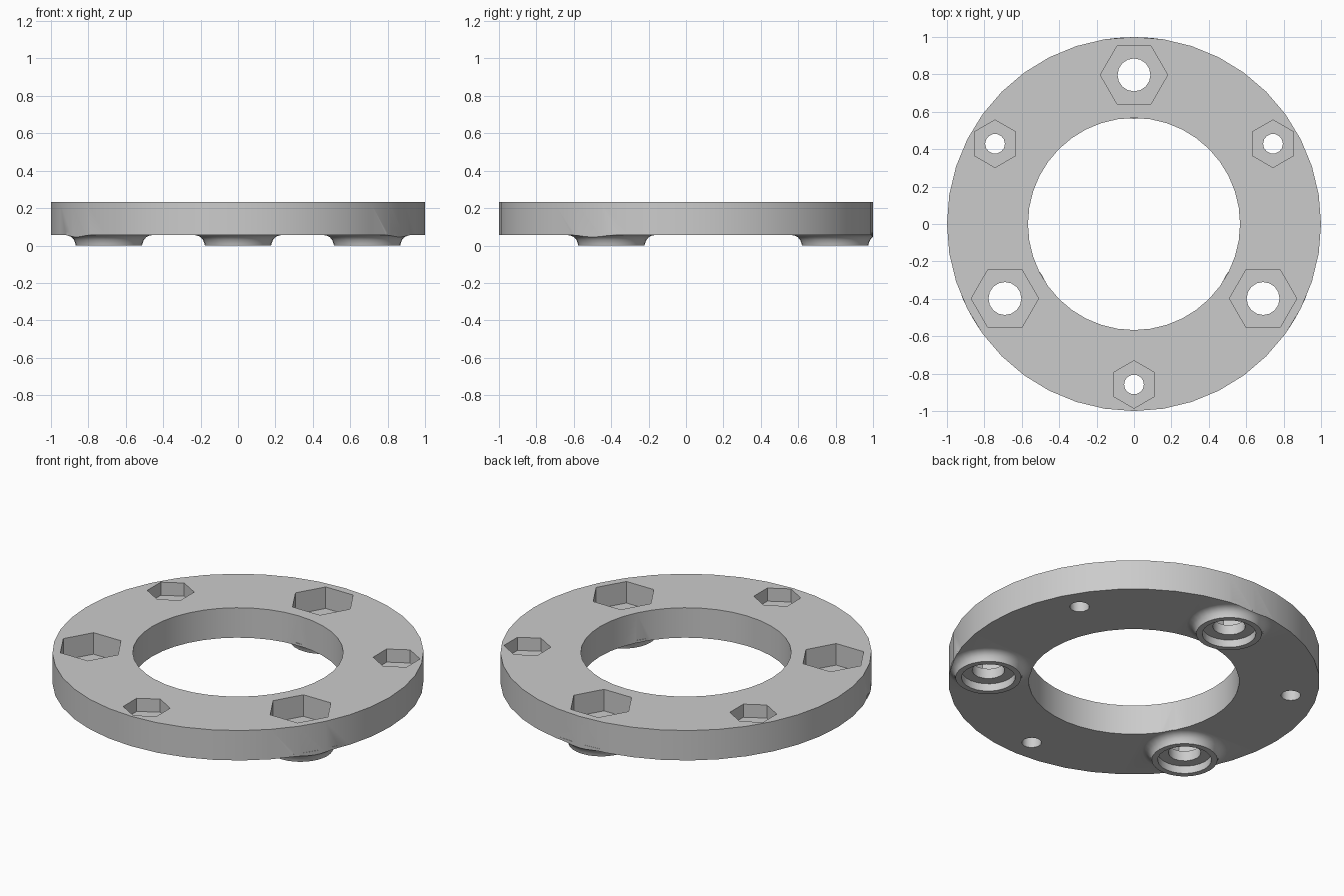
import bpy, math
from math import cos, sin, pi, radians

cube = bpy.data.objects.get("Cube")
if cube:
    bpy.data.objects.remove(cube, do_unlink=True)

grey = bpy.data.materials.new("plain grey")
grey.use_nodes = True
grey.diffuse_color = (0.6, 0.6, 0.6, 1)
grey.node_tree.nodes["Principled BSDF"].inputs["Base Color"].default_value = (0.6, 0.6, 0.6, 1)

BOTTOM, TOP = 0.055, 0.233


def lathe(name, profile, sides, x=0, y=0, turn=0, closed=False):
    """Revolve a (radius, z) profile; an open profile is capped at both ends."""
    verts = [(x + r * cos(turn + 2 * pi * i / sides), y + r * sin(turn + 2 * pi * i / sides), z)
             for r, z in profile for i in range(sides)]
    n = len(profile)
    faces = []
    for k in range(n if closed else n - 1):
        a, b = k * sides, (k + 1) % n * sides
        for i in range(sides):
            j = (i + 1) % sides
            faces.append((a + i, a + j, b + j, b + i))
    if not closed:
        faces.append(tuple(reversed(range(sides))))
        faces.append(tuple(range((n - 1) * sides, n * sides)))
    mesh = bpy.data.meshes.new(name)
    mesh.from_pydata(verts, [], faces)
    mesh.materials.append(grey)
    obj = bpy.data.objects.new(name, mesh)
    bpy.context.collection.objects.link(obj)
    return obj


def prism(name, radius, low, high, sides, x=0, y=0, turn=0):
    return lathe(name, [(radius, low), (radius, high)], sides, x, y, turn)


def combine(target, tool, operation):
    """Apply a boolean and remove the helper."""
    tool.hide_render = True
    mod = target.modifiers.new("combine", 'BOOLEAN')
    mod.operation, mod.solver, mod.object = operation, 'EXACT', tool
    bpy.ops.object.select_all(action='DESELECT')
    bpy.context.view_layer.objects.active = target
    target.select_set(True)
    bpy.ops.object.modifier_apply(modifier=mod.name)
    bpy.data.objects.remove(tool, do_unlink=True)


# Flat ring
ring = lathe("mounting_ring", [(1, BOTTOM), (1, TOP), (0.567, TOP), (0.567, BOTTOM)], 40, closed=True)

# Three flared bosses below, trimmed to the rim, with nut pockets and counterbores
boss_profile = [(0.177, 0), (0.18, 0.012), (0.187, 0.03), (0.2, 0.045),
                (0.217, 0.053), (0.235, 0.056), (0.235, 0.07)]
for angle in (90, 210, 330):
    a = radians(angle)
    x, y = 0.797 * cos(a), 0.797 * sin(a)
    boss = lathe("boss", boss_profile, 32, x, y)
    combine(boss, prism("rim_trim", 0.999, -0.1, 0.2, 120), 'INTERSECT')
    combine(ring, boss, 'UNION')
    for cutter in (prism("nut_pocket", 0.18, 0.105, 0.4, 6, x, y),
                   prism("counterbore", 0.145, -0.1, 0.045, 24, x, y),
                   prism("bolt_hole", 0.088, -0.2, 0.5, 16, x, y)):
        combine(ring, cutter, 'DIFFERENCE')

# Three smaller nut pockets with through holes
for angle in (30, 150, 270):
    a = radians(angle)
    x, y = 0.858 * cos(a), 0.858 * sin(a)
    for cutter in (prism("small_nut_pocket", 0.127, 0.155, 0.4, 6, x, y, pi / 2),
                   prism("small_hole", 0.053, -0.2, 0.5, 14, x, y)):
        combine(ring, cutter, 'DIFFERENCE')

bpy.ops.object.select_all(action='DESELECT')
ring.select_set(True)
bpy.context.view_layer.objects.active = ring
bpy.ops.object.shade_smooth_by_angle(angle=radians(30))
